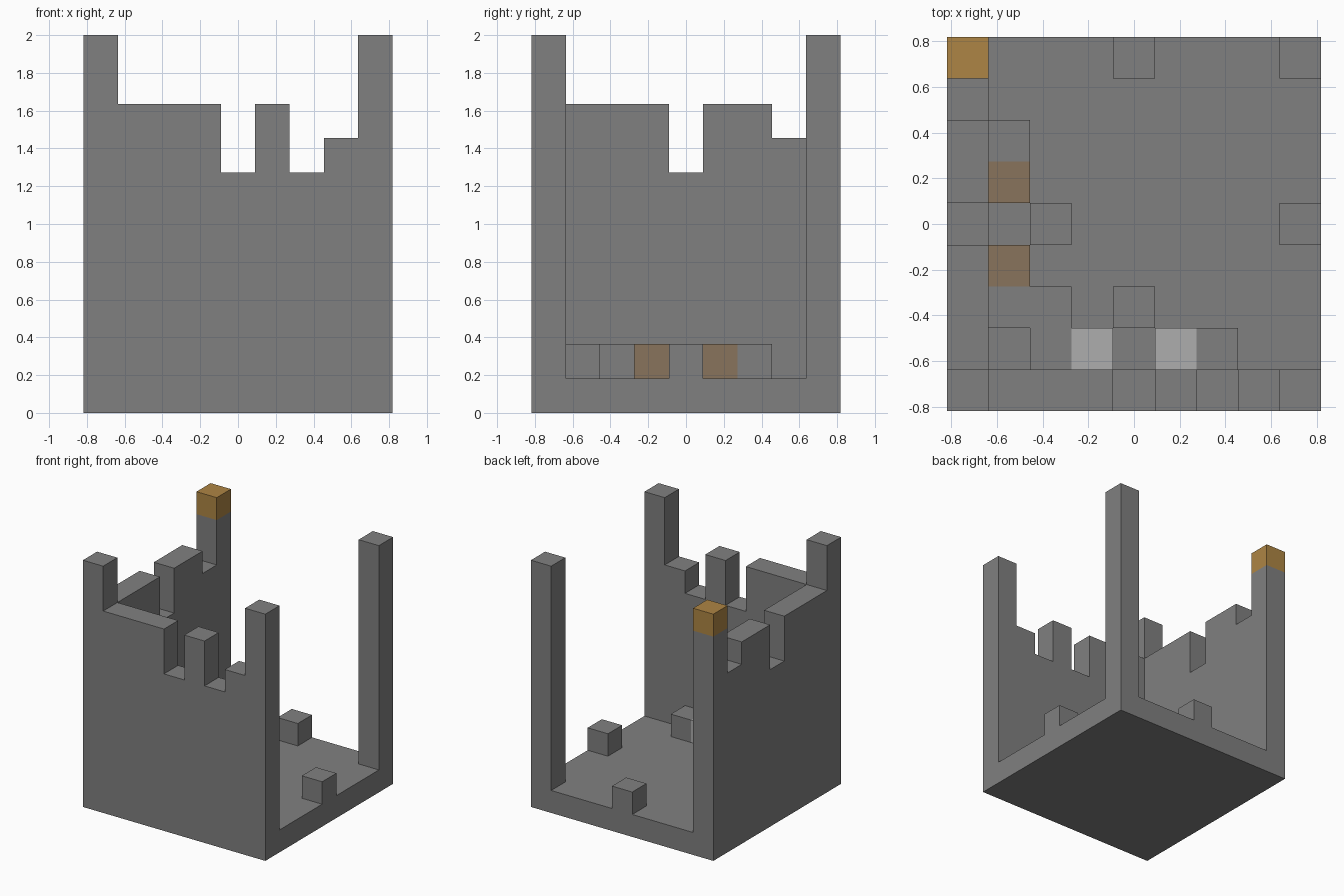
import bpy
import bmesh
from mathutils import Vector

cube = bpy.data.objects.get("Cube")
if cube:
    bpy.data.objects.remove(cube, do_unlink=True)

N = 9            # blocks along each side
U = 2 / 11       # block size
HALF = N * U / 2


def material(name, rgb):
    mat = bpy.data.materials.new(name)
    mat.use_nodes = True
    mat.diffuse_color = (*rgb, 1)
    mat.node_tree.nodes["Principled BSDF"].inputs["Base Color"].default_value = (*rgb, 1)
    return mat


stone = material("stone_grey", (0.216, 0.216, 0.216))
gold = material("torch_gold", (0.423, 0.235, 0.058))
wood = material("wood_brown", (0.246, 0.174, 0.107))
pale = material("pale_grey", (0.423, 0.423, 0.423))


def point(i, j, k):
    """Grid corner to world position."""
    return Vector((i * U - HALF, j * U - HALF, k * U))


def finish(name, bm, mat):
    bmesh.ops.recalc_face_normals(bm, faces=bm.faces)
    mesh = bpy.data.meshes.new(name)
    bm.to_mesh(mesh)
    bm.free()
    mesh.materials.append(mat)
    obj = bpy.data.objects.new(name, mesh)
    bpy.context.collection.objects.link(obj)
    return obj


def box(name, i, j, bottom, top, mat=stone, width=1):
    """Square column of blocks standing on grid cell (i, j)."""
    bm = bmesh.new()
    bmesh.ops.create_cube(bm, size=1)
    low, high = point(i, j, bottom), point(i + width, j + width, top)
    for v in bm.verts:
        v.co = (low + high) / 2 + v.co * (high - low)
    return finish(name, bm, mat)


def wall(name, heights, along_y):
    """Stepped battlement outline between two towers, extruded one block."""
    outline = [(1, 1)]
    for n, h in enumerate(heights, start=1):
        for p in ((n, h), (n + 1, h)):
            if outline[-1] != p:
                outline.append(p)
    outline.append((N - 1, 1))
    bm = bmesh.new()
    verts = [bm.verts.new(point(0, a, h) if along_y else point(a, 0, h))
             for a, h in outline]
    face = bm.faces.new(verts)
    new = bmesh.ops.extrude_face_region(bm, geom=[face])["geom"]
    shift = Vector((U, 0, 0)) if along_y else Vector((0, U, 0))
    bmesh.ops.translate(bm, vec=shift,
                        verts=[g for g in new if isinstance(g, bmesh.types.BMVert)])
    return finish(name, bm, stone)


# Floor slab
box("floor", 0, 0, 0, 1, width=N)

# Four corner towers, one capped with a torch
box("front_right_tower", 0, 0, 1, 11)
box("front_left_tower", N - 1, 0, 1, 11)
box("back_left_tower", N - 1, N - 1, 1, 11)
box("back_right_tower", 0, N - 1, 1, 10)
box("torch", 0, N - 1, 10, 11, gold)

# Ruined walls on two sides
wall("front_wall", [9, 9, 9, 7, 9, 7, 8], False)
wall("right_wall", [9, 9, 9, 7, 9, 9, 8], True)

# Furnishings, mirrored across the diagonal between the two walls
for a, b, part in ((2, 1, "corner_bench"), (6, 1, "end_block"),
                   (4, 2, "table"), (4, 8, "threshold_block")):
    box("front_" + part, a, b, 1, 2)
    box("side_" + part, b, a, 1, 2)
box("middle_corner_bench", 2, 2, 1, 2)
for n in (3, 5):
    box(f"pale_seat_{n}", n, 1, 1, 2, pale)
    box(f"wooden_seat_{n}", 1, n, 1, 2, wood)
